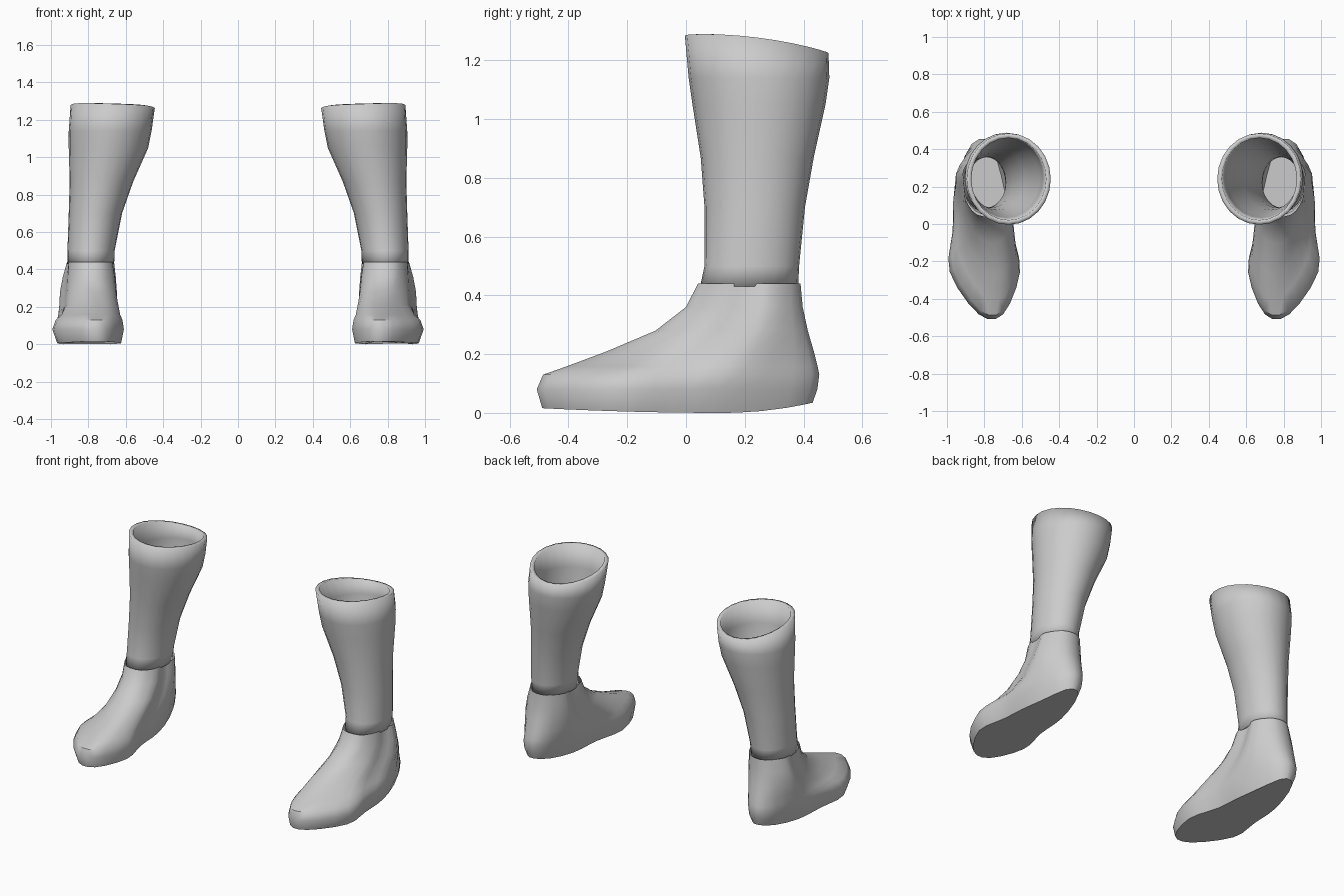
import bpy, bmesh, math
from mathutils import Vector

if "Cube" in bpy.data.objects:
    bpy.data.objects.remove(bpy.data.objects["Cube"])


def loft(name, rings, cap_bottom=False, thickness=0.0):
    """Skin a stack of closed rings (bottom to top) and mirror it across x = 0."""
    bm = bmesh.new()
    vr = [[bm.verts.new(p) for p in r] for r in rings]
    n = len(vr[0])
    for a, b in zip(vr, vr[1:]):
        for i in range(n):
            j = (i + 1) % n
            bm.faces.new((a[i], a[j], b[j], b[i]))
    if cap_bottom:
        bm.faces.new(vr[0][::-1])
    me = bpy.data.meshes.new(name)
    bm.to_mesh(me)
    bm.free()
    ob = bpy.data.objects.new(name, me)
    bpy.context.collection.objects.link(ob)
    bpy.ops.object.select_all(action='DESELECT')
    ob.select_set(True)
    bpy.context.view_layer.objects.active = ob
    bpy.ops.object.shade_smooth_by_angle(angle=math.radians(45))
    if thickness:
        s = ob.modifiers.new("wall", 'SOLIDIFY')
        s.thickness = thickness
        s.offset = -1
    m = ob.modifiers.new("pair", 'MIRROR')
    m.use_mirror_merge = False
    return ob


def smooth_loop(pts, steps=3):
    """Closed Catmull-Rom curve through the points."""
    out, n = [], len(pts)
    for i in range(n):
        p0, p1, p2, p3 = (Vector(pts[(i + k) % n]) for k in (-1, 0, 1, 2))
        for s in range(steps):
            t = s / steps
            out.append(0.5 * (2 * p1 + (p2 - p0) * t + (2 * p0 - 5 * p1 + 4 * p2 - p3) * t * t
                              + (3 * p1 - p0 - 3 * p2 + p3) * t ** 3))
    return out


def foot_ring(z, yf, yb, t0, t1, b0, b1, h0, h1):
    """Horizontal slice of the foot from toe, ball and heel widths."""
    L, hw = yb - yf, h1 - h0
    yball, yheel = yf + 0.25 * L, yb - 0.27 * L
    ymid = (yball + yheel) / 2
    m0, m1 = (b0 + h0) / 2 + 0.012, (b1 + h1) / 2
    k0, k1 = h0 + 0.3 * hw, h1 - 0.3 * hw
    return smooth_loop([(t0, yf, z), (t1, yf, z), (b1, yball, z), (m1, ymid, z), (h1, yheel, z),
                        (k1, yb, z), (k0, yb, z), (h0, yheel, z), (m0, ymid, z), (b0, yball, z)])


# Foot: slices z, y front, y back, toe x range, ball x range, heel x range
foot = [foot_ring(*s) for s in [
    (0.00, -0.465, 0.405, 0.70, 0.82, 0.625, 0.960, 0.69, 0.925),
    (0.08, -0.483, 0.420, 0.70, 0.83, 0.610, 0.985, 0.66, 0.955),
    (0.13, -0.462, 0.427, 0.70, 0.82, 0.618, 0.965, 0.655, 0.96),
    (0.158, -0.385, 0.424, 0.69, 0.80, 0.63, 0.930, 0.65, 0.958),
    (0.21, -0.25, 0.415, 0.69, 0.79, 0.64, 0.900, 0.65, 0.955),
    (0.28, -0.09, 0.400, 0.71, 0.81, 0.652, 0.900, 0.65, 0.952),
    (0.36, 0.01, 0.386, 0.73, 0.83, 0.66, 0.900, 0.655, 0.935),
    (0.44, 0.05, 0.380, 0.73, 0.84, 0.672, 0.900, 0.663, 0.910),
]]
# Sole lifts slightly at toe and heel
for p in foot[0]:
    d = p.y - 0.13
    p.z = 0.03 * (d / 0.28) ** 2 if d > 0 else 0.015 * (d / 0.6) ** 2
loft("feet", foot, cap_bottom=True)

# Shaft: oval rings z, x inner, x outer, y front, y back; the top rim is slanted
shaft = []
for z, x0, x1, y0, y1 in [
    (0.43, 0.662, 0.913, 0.048, 0.382),
    (0.50, 0.660, 0.912, 0.063, 0.385),
    (0.70, 0.620, 0.905, 0.063, 0.405),
    (0.87, 0.560, 0.900, 0.050, 0.435),
    (1.05, 0.480, 0.905, 0.022, 0.475),
    (1.14, 0.462, 0.905, 0.009, 0.488),
    (1.27, 0.445, 0.895, -0.004, 0.485),
]:
    ring = []
    for i in range(24):
        c, s = math.cos(i * math.tau / 24), math.sin(i * math.tau / 24)
        dz = 0.008 * c - 0.03 * s - 0.015 * s * s if z > 1.2 else 0
        ring.append((((x0 + x1) + (x1 - x0) * c) / 2, ((y0 + y1) + (y1 - y0) * s) / 2, z + dz))
    shaft.append(ring)
loft("boot_shafts", shaft, thickness=0.025)
